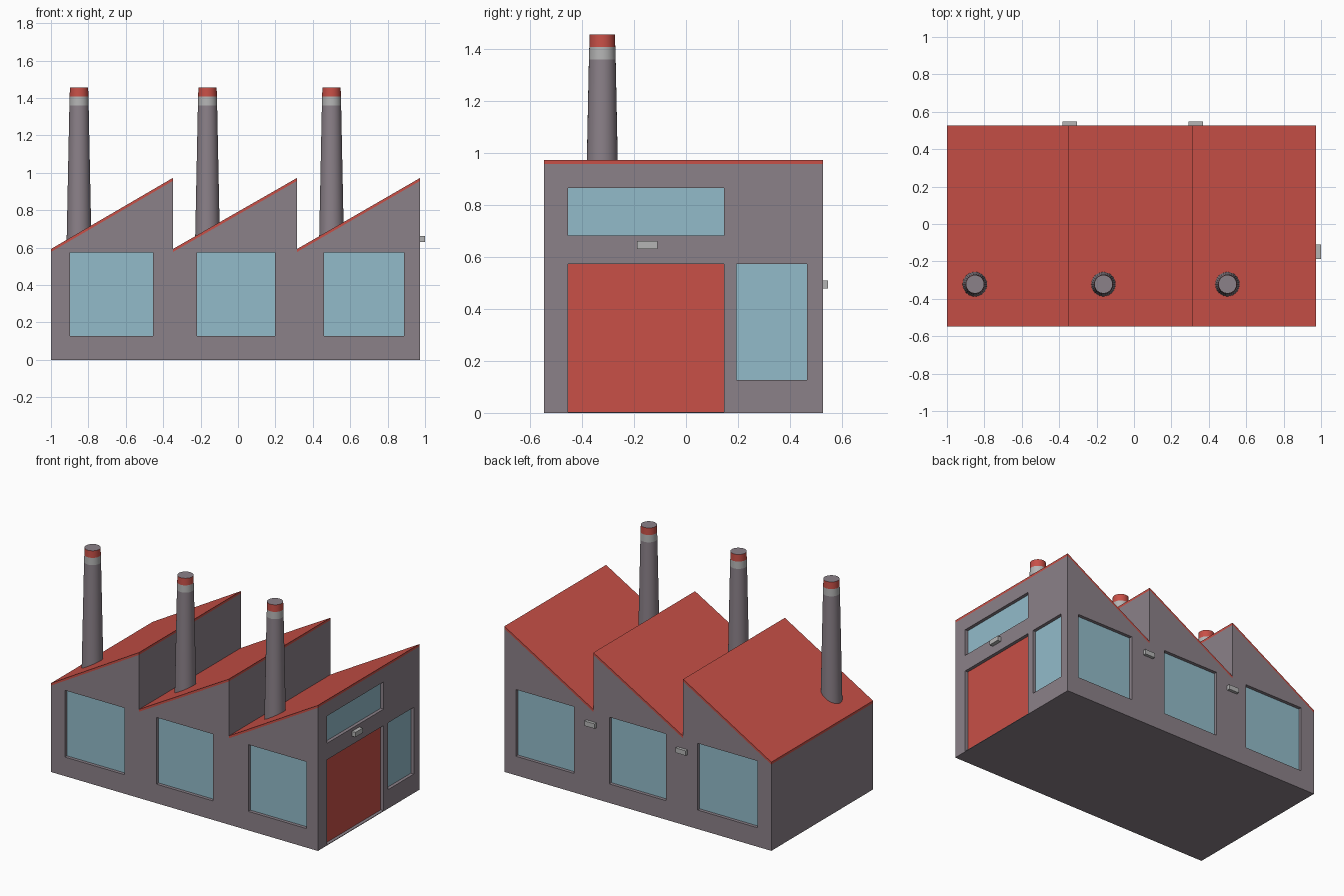
import bpy, bmesh, math

if "Cube" in bpy.data.objects:
    bpy.data.objects.remove(bpy.data.objects["Cube"])


def material(name, rgb):
    m = bpy.data.materials.new(name)
    m.diffuse_color = (*rgb, 1)
    m.use_nodes = True
    m.node_tree.nodes["Principled BSDF"].inputs["Base Color"].default_value = m.diffuse_color
    return m


WALL = material("wall_grey", (0.26, 0.22, 0.25))
RED = material("red", (0.58, 0.08, 0.063))
GLASS = material("glass", (0.29, 0.50, 0.59))
PALE = material("pale_grey", (0.46, 0.46, 0.46))


def add_object(name, bm, mats):
    bmesh.ops.recalc_face_normals(bm, faces=bm.faces[:])
    me = bpy.data.meshes.new(name)
    bm.to_mesh(me)
    bm.free()
    for m in mats:
        me.materials.append(m)
    ob = bpy.data.objects.new(name, me)
    bpy.context.collection.objects.link(ob)
    return ob


def extrude_xz(name, profile, y0, y1, mat):
    bm = bmesh.new()
    face = bm.faces.new([bm.verts.new((x, y0, z)) for x, z in profile])
    ext = bmesh.ops.extrude_face_region(bm, geom=[face])["geom"]
    bmesh.ops.translate(bm, vec=(0, y1 - y0, 0),
                        verts=[v for v in ext if isinstance(v, bmesh.types.BMVert)])
    return add_object(name, bm, [mat])


def box(name, xs, ys, zs, mat):
    return extrude_xz(name, [(xs[0], zs[0]), (xs[1], zs[0]), (xs[1], zs[1]), (xs[0], zs[1])],
                      ys[0], ys[1], mat)


Y0, Y1, XR = -0.547, 0.527, 0.974
LOW, HIGH, ROOF = 0.577, 0.957, 0.016
DEPTH = 0.024
bays = [(-1.0, -0.348), (-0.348, 0.316), (0.316, XR)]

# Saw-tooth body
profile = [(XR, 0), (-1, 0)]
for a, b in bays:
    profile += [(a, LOW), (b, HIGH)]
body = extrude_xz("factory_body", profile, Y0, Y1, WALL)

# Sloping roof sheets
for i, (a, b) in enumerate(bays):
    extrude_xz(f"roof_{i + 1}", [(a, LOW), (b, HIGH), (b, HIGH + ROOF), (a, LOW + ROOF)],
               Y0, Y1, RED)

# Recessed openings: cutter box plus a thin panel at the back of each recess
cutters = []


def opening(name, side, span, zs, mat):
    if side == "right":
        cut = ((XR - DEPTH, XR + 0.1), span)
        pane = ((XR - DEPTH - 0.01, XR - DEPTH + 0.002), span)
    elif side == "front":
        cut = (span, (Y0 - 0.1, Y0 + DEPTH))
        pane = (span, (Y0 + DEPTH - 0.002, Y0 + DEPTH + 0.01))
    else:
        cut = (span, (Y1 - DEPTH, Y1 + 0.1))
        pane = (span, (Y1 - DEPTH - 0.01, Y1 - DEPTH + 0.002))
    cutters.append(box(name + "_cutter", *cut, zs, WALL))
    box(name, *pane, zs, mat)


for i, span in enumerate([(-0.898, -0.455), (-0.22, 0.198), (0.46, 0.888)]):
    for side in ("front", "back"):
        opening(f"{side}_window_{i + 1}", side, span, (0.127, 0.573), GLASS)
opening("loading_door", "right", (-0.453, 0.147), (0.004, 0.573), RED)
opening("upper_window", "right", (-0.453, 0.147), (0.683, 0.865), GLASS)
opening("side_window", "right", (0.195, 0.465), (0.127, 0.573), GLASS)

for c in cutters:
    mod = body.modifiers.new("opening", 'BOOLEAN')
    mod.operation, mod.solver, mod.object = 'DIFFERENCE', 'EXACT', c
    c.hide_render = True
bpy.context.view_layer.objects.active = body
for mod in body.modifiers[:]:
    bpy.ops.object.modifier_apply(modifier=mod.name)
for c in cutters:
    bpy.data.objects.remove(c)

# Wall lamps
box("door_lamp", (XR - 0.005, 1.0), (-0.188, -0.11), (0.63, 0.662), PALE)
for i, x in enumerate((-0.343, 0.33)):
    box(f"back_lamp_{i + 1}", (x - 0.038, x + 0.038), (Y1 - 0.005, 0.547), (0.478, 0.51), PALE)


# Tapered chimneys with two painted bands
def chimney(name, x, y, n=32):
    bm = bmesh.new()
    rings = []
    for z, r in [(0.6, 0.067), (1.36, 0.0515), (1.408, 0.05), (1.455, 0.049)]:
        rings.append([bm.verts.new((x + r * math.cos(t), y + r * math.sin(t), z))
                      for t in (2 * math.pi * k / n for k in range(n))])
    for j in range(3):
        for k in range(n):
            q = (k + 1) % n
            f = bm.faces.new((rings[j][k], rings[j][q], rings[j + 1][q], rings[j + 1][k]))
            f.material_index = j
    bm.faces.new(rings[0][::-1])
    bm.faces.new(rings[-1])
    ob = add_object(name, bm, [WALL, PALE, RED])
    bpy.ops.object.select_all(action='DESELECT')
    ob.select_set(True)
    bpy.context.view_layer.objects.active = ob
    bpy.ops.object.shade_smooth_by_angle(angle=math.radians(30))


for i, x in enumerate((-0.85, -0.163, 0.5)):
    chimney(f"chimney_{i + 1}", x, -0.322)
